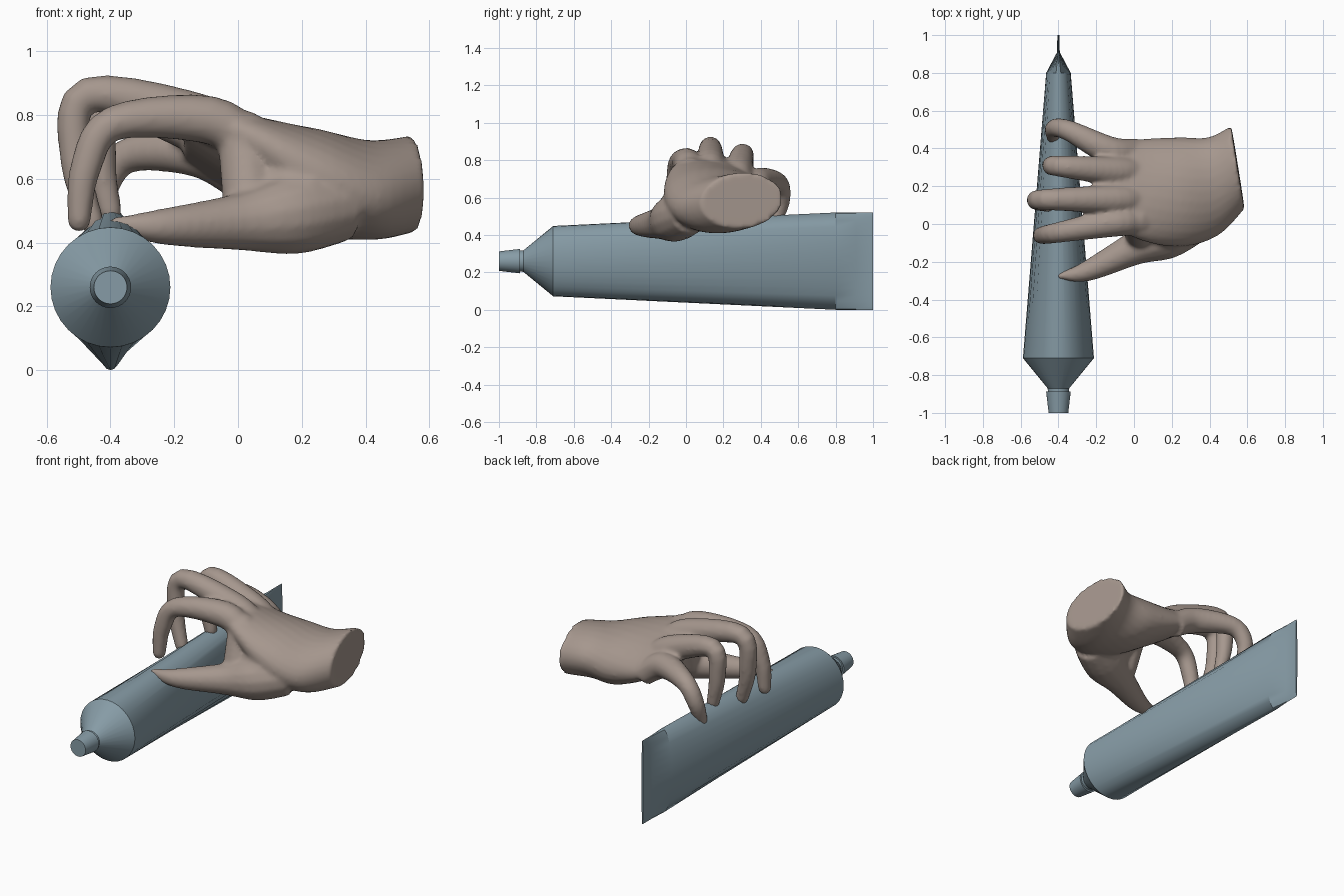
import bpy, bmesh
from math import sin, cos, pi, radians
from mathutils import Vector

if "Cube" in bpy.data.objects:
    bpy.data.objects.remove(bpy.data.objects["Cube"])


def material(name, rgb):
    m = bpy.data.materials.new(name)
    m.diffuse_color = (*rgb, 1)
    m.use_nodes = True
    m.node_tree.nodes["Principled BSDF"].inputs["Base Color"].default_value = m.diffuse_color
    return m


def loft(bm, rings):
    """Skin a list of closed rings and cap both ends."""
    vs = [[bm.verts.new(p) for p in r] for r in rings]
    n = len(vs[0])
    for a, b in zip(vs, vs[1:]):
        for i in range(n):
            j = (i + 1) % n
            bm.faces.new((a[i], a[j], b[j], b[i]))
    bm.faces.new(vs[0][::-1])
    bm.faces.new(vs[-1])


def circle(n):
    return [(cos(2 * pi * i / n), sin(2 * pi * i / n)) for i in range(n)]


def make(name, bm, mat, angle):
    bmesh.ops.recalc_face_normals(bm, faces=bm.faces)
    me = bpy.data.meshes.new(name)
    bm.to_mesh(me)
    bm.free()
    ob = bpy.data.objects.new(name, me)
    bpy.context.collection.objects.link(ob)
    me.materials.append(mat)
    bpy.ops.object.select_all(action='DESELECT')
    ob.select_set(True)
    bpy.context.view_layer.objects.active = ob
    bpy.ops.object.shade_smooth_by_angle(angle=angle)
    return ob


def tube_part(name, sections):
    """Elliptic sections (y, half width, half height) along the tube axis."""
    bm = bmesh.new()
    loft(bm, [[(-0.4 + w * c, y, 0.26 + h * s) for c, s in circle(32)]
              for y, w, h in sections])
    make(name, bm, blue, 0.5)


def spline(keys, steps=5):
    """Catmull-Rom samples through keys of any dimension."""
    k = [keys[0], *keys, keys[-1]]
    out = []
    for i in range(1, len(k) - 2):
        for s in range(steps):
            t = s / steps
            out.append([0.5 * (2 * b + (c - a) * t + (2 * a - 5 * b + 4 * c - d) * t * t
                               + (3 * b - a - 3 * c + d) * t ** 3)
                        for a, b, c, d in zip(*k[i - 1:i + 3])])
    return out + [list(keys[-1])]


def limb(bm, keys):
    """Round tapered limb through (x, y, z, radius) with a domed tip."""
    pts = spline(keys)
    ps = [Vector(p[:3]) for p in pts]
    rs = [p[3] for p in pts]
    d, r, end = (ps[-1] - ps[-2]).normalized(), rs[-1], ps[-1]
    for a in (0.6, 1.1, 1.45):
        ps.append(end + d * r * sin(a))
        rs.append(r * cos(a))
    rings, u = [], None
    for i, p in enumerate(ps):
        t = (ps[min(i + 1, len(ps) - 1)] - ps[max(i - 1, 0)]).normalized()
        u = t.orthogonal() if u is None else u - t * u.dot(t)
        u.normalize()
        v = t.cross(u)
        rings.append([p + rs[i] * (u * c + v * s) for c, s in circle(14)])
    loft(bm, rings)


def finger(bm, knuckle, yaw, length, pitches, sweep=0):
    """Three hinged segments curling down from the knuckle; sweep bends the tip forward."""
    p = Vector(knuckle)
    keys = [(*(p + Vector((0.14, 0, -0.09))), 0.068), (*p, 0.077)]
    yaw = radians(yaw)
    for i, (share, r) in enumerate(zip((0.47, 0.26, 0.25), (0.056, 0.049, 0.038))):
        a = radians(pitches[i])
        p = p + share * length * Vector((-cos(a) * cos(yaw), cos(a) * sin(yaw), -sin(a)))
        p.y -= sweep * i
        keys.append((*p, r))
    limb(bm, keys)


blue = material("tube_blue", (0.24, 0.33, 0.38))
skin = material("skin", (0.38, 0.31, 0.27))

# squeezed tube: neck, shoulder, body, crimped flat end
tube_part("tube_body", [(-0.9, 0.055, 0.055), (-0.87, 0.057, 0.057), (-0.71, 0.188, 0.188),
                        (0.8, 0.065, 0.26), (0.91, 0.007, 0.26), (1, 0.006, 0.26)])
# screw cap
tube_part("tube_cap", [(-1, 0.052, 0.052), (-0.888, 0.065, 0.065)])

# palm and wrist sections: x, y, z, half width, half thickness, tilt
palm = [(-0.17, 0.22, 0.75, 0.22, 0.06, -0.33),
        (0.05, 0.18, 0.66, 0.28, 0.12, -0.28),
        (0.25, 0.17, 0.59, 0.29, 0.165, -0.1),
        (0.42, 0.2, 0.565, 0.26, 0.155, 0.1),
        (0.55, 0.3, 0.585, 0.22, 0.15, 0.1)]
bm = bmesh.new()
rings = []
for x, y, z, w, h, tilt in spline(palm):
    slant = max(0, 0.4 * (x - 0.15))
    rings.append([(x - slant * w * c, y + w * c * cos(tilt) - h * s * sin(tilt),
                   z + w * c * sin(tilt) + h * s * cos(tilt)) for c, s in circle(28)])
loft(bm, rings)

# index, middle, ring and little finger
finger(bm, (-0.09, 0.01, 0.785), -10, 0.65, (2, 58, 83))
finger(bm, (-0.1, 0.13, 0.785), 0, 0.81, (-12, 80, 105), 0.01)
finger(bm, (-0.1, 0.28, 0.74), 5, 0.67, (-17, 80, 100))
finger(bm, (-0.12, 0.385, 0.68), 26, 0.52, (1, 48, 88), 0.025)

# thumb and the fleshy web joining it to the index knuckle
limb(bm, [(0.33, 0.02, 0.52, 0.115), (0.17, -0.06, 0.49, 0.128), (0, -0.13, 0.465, 0.09),
          (-0.25, -0.25, 0.45, 0.055), (-0.39, -0.275, 0.46, 0.02)])
limb(bm, [(0.04, -0.07, 0.48, 0.085), (0.02, 0.02, 0.73, 0.085)])
limb(bm, [(0.2, -0.03, 0.52, 0.13), (0.11, 0.03, 0.65, 0.1)])
hand = make("hand", bm, skin, 1.2)

# fuse the parts of the hand into one soft surface
fuse = hand.modifiers.new("fuse", 'REMESH')
fuse.mode = 'VOXEL'
fuse.voxel_size = 0.012
fuse.use_smooth_shade = True
soften = hand.modifiers.new("soften", 'SMOOTH')
soften.factor = 0.5
soften.iterations = 7
